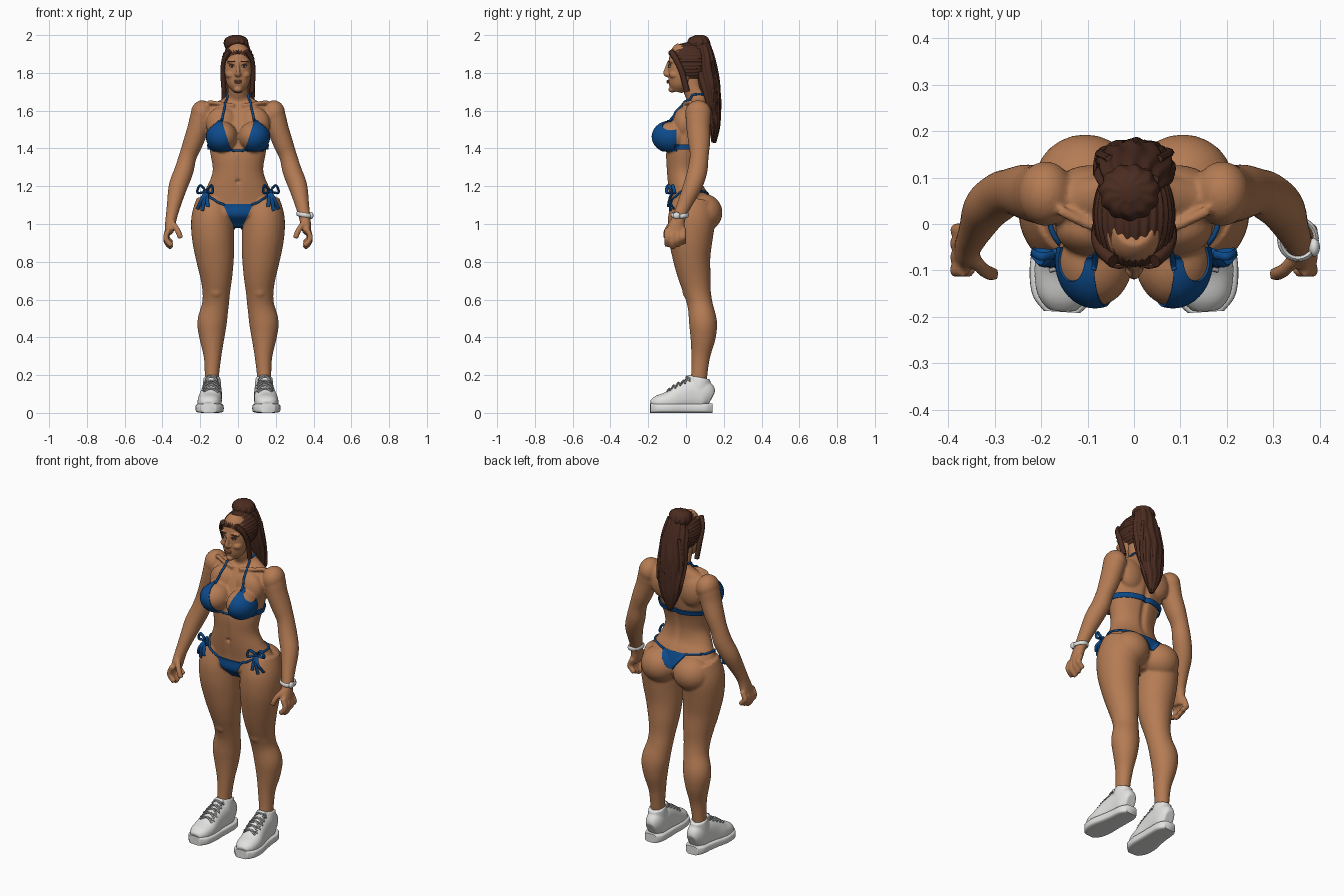
import bpy, bmesh
from math import sin, cos, pi, tau, exp, atan2, copysign, radians
from mathutils import Vector, Matrix
from mathutils.bvhtree import BVHTree

default_cube = bpy.data.objects.get("Cube")
if default_cube:
    bpy.data.objects.remove(default_cube)


def material(name, *rgb):
    mat = bpy.data.materials.new(name)
    mat.use_nodes = True
    mat.diffuse_color = (*rgb, 1)
    for node in mat.node_tree.nodes:
        if node.type == "BSDF_PRINCIPLED":
            node.inputs["Base Color"].default_value = (*rgb, 1)
    return mat


skin = material("tan skin", .46, .2, .088)
brown = material("dark brown hair", .07, .025, .015)
blue = material("blue fabric", .004, .07, .26)
white = material("white leather", .75, .75, .74)
grey = material("grey lace", .4, .4, .4)
rose = material("rose lips", .34, .12, .07)


def spline(rings, steps=5):
    """Catmull-Rom interpolation through any list of equal-length tuples."""
    keys = [Vector(r) for r in rings]
    result = []
    for i in range(len(keys) - 1):
        a, b, c = keys[max(i - 1, 0)], keys[i], keys[i + 1]
        d = keys[min(i + 2, len(keys) - 1)]
        for k in range(steps):
            t = k / steps
            result.append(b + (c - a) * (t / 2) + (a * 2 - b * 5 + c * 4 - d) * (t * t / 2)
                          + (b * 3 - a - c * 3 + d) * (t ** 3 / 2))
    return result + [keys[-1]]


def loft(bm, rings, sides=24, ref=(1, 0, 0), power=1, ripple=0):
    """Closed tube through rings of (x, y, z, radius along ref, other radius)."""
    points, ref, loops = spline(rings), Vector(ref), []
    for i, p in enumerate(points):
        ahead, behind = points[min(i + 1, len(points) - 1)], points[max(i - 1, 0)]
        tangent = (Vector(ahead[:3]) - Vector(behind[:3])).normalized()
        across = (ref - tangent * ref.dot(tangent)).normalized()
        other = tangent.cross(across)
        loop = []
        for k in range(sides):
            angle = tau * k / sides
            c, s = cos(angle), sin(angle)
            wave = 1 + ripple * sin(angle * 11 + sin(i * .7))
            u = copysign(abs(c) ** power, c) * max(p[3], .002) * wave
            v = copysign(abs(s) ** power, s) * max(p[4], .002) * wave
            loop.append(bm.verts.new(Vector(p[:3]) + across * u + other * v))
        loops.append(loop)
    for a, b in zip(loops, loops[1:]):
        for k in range(sides):
            n = (k + 1) % sides
            bm.faces.new((a[k], a[n], b[n], b[k]))
    bm.faces.new(loops[0])
    bm.faces.new(loops[-1])


def tube(bm, path, radius, flat=1, ref=(0, 0, 1), sides=8):
    loft(bm, [(*p, radius, radius * flat) for p in path], sides, ref)


def ellipsoid(bm, centre, radii, u=24, v=16):
    place = Matrix.Translation(centre) @ Matrix.Diagonal((*radii, 1))
    return bmesh.ops.create_uvsphere(bm, u_segments=u, v_segments=v, radius=1, matrix=place)["verts"]


def mirror(bm):
    copy = bmesh.ops.duplicate(bm, geom=bm.verts[:] + bm.edges[:] + bm.faces[:])["geom"]
    verts = [g for g in copy if isinstance(g, bmesh.types.BMVert)]
    bmesh.ops.scale(bm, vec=(-1, 1, 1), verts=verts)


def emit(name, bm, mat, voxel=0, relax=4, thick=0):
    """Make an object; voxel fuses overlapping parts into one skin."""
    bmesh.ops.recalc_face_normals(bm, faces=bm.faces[:])
    obj = bpy.data.objects.new(name, bpy.data.meshes.new(name))
    bm.to_mesh(obj.data)
    bm.free()
    bpy.context.collection.objects.link(obj)
    if voxel:
        fuse = obj.modifiers.new("fuse", "REMESH")
        fuse.mode, fuse.voxel_size = "VOXEL", voxel
        soft = obj.modifiers.new("soften", "SMOOTH")
        soft.factor, soft.iterations = .5, relax
    if thick:
        shell = obj.modifiers.new("shell", "SOLIDIFY")
        shell.thickness = thick
    if voxel or thick:
        evaluated = obj.evaluated_get(bpy.context.evaluated_depsgraph_get())
        obj.data = bpy.data.meshes.new_from_object(evaluated)
        obj.modifiers.clear()
    obj.data.materials.clear()
    obj.data.materials.append(mat)
    obj.data.shade_smooth()
    obj.data.set_sharp_from_angle(angle=radians(60))
    return obj


def surface(obj):
    return BVHTree.FromPolygons([v.co for v in obj.data.vertices], [p.vertices for p in obj.data.polygons])


def strap(bm, tree, path, radius):
    """Tube that hugs a surface."""
    snapped = []
    for p in spline(path, 4):
        spot, normal = tree.find_nearest(p)[:2]
        snapped.append(spot + normal * radius * .6)
    tube(bm, snapped, radius)


# Body: legs, arms and hands on one side, then mirrored
bm = bmesh.new()
loft(bm, [(.12, .04, 1.12, .1, .11), (.135, .03, 1.03, .112, .125), (.132, .025, .93, .112, .118),
          (.122, .03, .82, .101, .1), (.115, .045, .72, .085, .086), (.115, .06, .64, .073, .072),
          (.12, .075, .57, .071, .067), (.137, .09, .48, .078, .074), (.138, .09, .4, .067, .067),
          (.135, .078, .3, .047, .05), (.138, .07, .2, .038, .043), (.14, .06, .11, .035, .045)], 32)
loft(bm, [(.185, .065, 1.62, .05, .055), (.195, .065, 1.57, .058, .066), (.21, .065, 1.51, .057, .063),
          (.238, .07, 1.43, .053, .058), (.265, .07, 1.36, .047, .05), (.287, .06, 1.28, .051, .053),
          (.317, .035, 1.2, .05, .05), (.34, -.01, 1.1, .037, .039), (.352, -.035, 1.04, .031, .035),
          (.36, -.05, .99, .027, .043), (.367, -.057, .95, .022, .046)])
for i in range(4):
    y, drop = -.1 + i * .029, .012 * abs(i - 1)
    tube(bm, [(.364, y, .975), (.382, y, .935), (.377, y, .9 + drop), (.35, y, .873 + drop)], .0155)
tube(bm, [(.35, -.07, 1.01), (.322, -.1, .97), (.303, -.108, .925)], .016, ref=(0, 1, 0))
ellipsoid(bm, (.19, .065, 1.585), (.06, .07, .07))       # deltoid
ellipsoid(bm, (.105, .093, 1.06), (.108, .1, .1))        # seat
ellipsoid(bm, (.084, -.08, 1.462), (.082, .098, .082))   # bust
ellipsoid(bm, (.085, -.01, 1.53), (.085, .06, .09))      # upper chest
ellipsoid(bm, (.09, .08, 1.54), (.08, .047, .09))        # shoulder blade
ellipsoid(bm, (.115, .015, .65), (.04, .035, .05))       # kneecap
tube(bm, [(.02, -.012, 1.625), (.09, -.004, 1.638), (.16, .03, 1.645)], .012)
mirror(bm)
loft(bm, [(0, .03, .985, .06, .05), (0, .03, 1.05, .18, .11), (0, .02, 1.12, .205, .105),
          (0, -.005, 1.2, .163, .09), (0, -.015, 1.28, .134, .088), (0, -.01, 1.37, .146, .095),
          (0, .015, 1.46, .16, .095), (0, .04, 1.55, .17, .083), (0, .055, 1.61, .165, .065),
          (0, .06, 1.645, .115, .053), (0, .055, 1.675, .062, .054), (0, .035, 1.72, .053, .053),
          (0, .025, 1.78, .052, .052)], 40)
body = emit("body", bm, skin, .007, 5)

# Spine furrow, midline and navel
for vert in body.data.vertices:
    x, y, z = vert.co
    ridge = exp(-(x / .018) ** 2)
    if y > .02 and 1.17 < z < 1.6:
        vert.co.y -= .013 * ridge * sin(pi * (z - 1.17) / .43)
    elif y < -.04 and 1.12 < z < 1.37:
        vert.co.y += .005 * ridge * sin(pi * (z - 1.12) / .25)
        vert.co.y += .014 * exp(-(x * x + (z - 1.225) ** 2) / .00008)
skin_tree = surface(body)

# Head
bm = bmesh.new()
ellipsoid(bm, (.04, -.058, 1.79), (.027, .032, .022))
ellipsoid(bm, (.011, -.1, 1.791), (.008, .009, .007))
ellipsoid(bm, (.033, -.077, 1.858), (.028, .017, .009))
mirror(bm)
ellipsoid(bm, (0, .02, 1.85), (.077, .1, .094))
ellipsoid(bm, (0, -.072, 1.712), (.022, .022, .016))
loft(bm, [(0, -.05, 1.7, .024, .03), (0, -.042, 1.73, .052, .052), (0, -.03, 1.77, .066, .067),
          (0, -.015, 1.83, .074, .081), (0, -.002, 1.9, .068, .08), (0, .01, 1.935, .045, .06)], 32)
loft(bm, [(0, -.088, 1.855, .008, .012), (0, -.1, 1.825, .009, .012), (0, -.107, 1.797, .013, .013),
          (0, -.097, 1.782, .012, .008)], 16)
emit("head", bm, skin, .0045, 3)

# Face details
for name, mat, centre, radii in (
        ("eyes", white, (.031, -.086, 1.835), (.014, .009, .0065)),
        ("irises", brown, (.031, -.0915, 1.835), (.006, .005, .006)),
        ("eyelids", brown, (.032, -.087, 1.841), (.017, .0095, .003)),
        ("eyebrows", brown, (.034, -.0885, 1.86), (.021, .007, .004))):
    bm = bmesh.new()
    ellipsoid(bm, centre, radii)
    mirror(bm)
    emit(name, bm, mat)
bm = bmesh.new()
ellipsoid(bm, (0, -.094, 1.758), (.022, .009, .005))
ellipsoid(bm, (0, -.093, 1.749), (.019, .01, .006))
emit("lips", bm, rose)

# Hair: combed cap, top bun, ponytail and loose locks
bm = bmesh.new()
crown = Vector((0, .02, 1.855))
for vert in ellipsoid(bm, crown, (.087, .124, .105), 128, 64):
    out = vert.co - crown
    vert.co += out.normalized() * .0025 * sin(30 * atan2(out.x, out.z))
bmesh.ops.bisect_plane(bm, geom=bm.verts[:] + bm.edges[:] + bm.faces[:], plane_co=(0, -.1, 1.91),
                       plane_no=(0, -.21, -.16), clear_outer=True)
emit("hair_cap", bm, brown)
bm = bmesh.new()
loft(bm, [(-.01, .065, 1.92, .05, .05), (-.01, .068, 1.955, .064, .06), (-.01, .07, 1.985, .053, .048),
          (-.01, .07, 2, .02, .02)], 88, ripple=.04)
emit("hair_bun", bm, brown)
bm = bmesh.new()
loft(bm, [(0, .08, 1.95, .055, .045), (0, .1, 1.86, .077, .055), (0, .12, 1.74, .085, .058),
          (0, .143, 1.62, .08, .04), (0, .15, 1.52, .055, .03), (0, .147, 1.43, .012, .012)], 88, ripple=.06)
for i in range(9):
    x = (i - 4) * .018
    end = 1.46 + abs(x) * 2.2
    tube(bm, [(x * .7, .14, 1.86), (x, .172 - abs(x) * .3, 1.72), (x * .9 + .006, .178 - abs(x) * .3, 1.6),
              (x * .5, .155, end)], .012, .7, (1, 0, 0))
emit("ponytail", bm, brown)
bm = bmesh.new()
tube(bm, [(.045, -.08, 1.915), (.073, -.052, 1.87), (.08, -.02, 1.8), (.074, .005, 1.7)], .013, 1.2, (1, 0, 0))
mirror(bm)
emit("side_locks", bm, brown)


def fabric(name, outline, low, high, paired=False):
    """Cloth shell lifted off the body inside a convex (x, z) outline and y range."""
    bm = bmesh.new()
    bm.from_mesh(body.data)
    bm.normal_update()
    for vert in bm.verts:
        vert.co += vert.normal * .005
    corners = [Vector((x, 0, z)) for x, z in outline]
    middle = sum(corners, Vector()) / len(corners)
    cuts = [(Vector((0, low, 0)), Vector((0, -1, 0))), (Vector((0, high, 0)), Vector((0, 1, 0)))]
    for a, b in zip(corners, corners[1:] + corners[:1]):
        normal = (b - a).cross(Vector((0, 1, 0)))
        cuts.append((a, normal if normal.dot(a - middle) > 0 else -normal))
    for point, normal in cuts:
        bmesh.ops.bisect_plane(bm, geom=bm.verts[:] + bm.edges[:] + bm.faces[:], plane_co=point,
                               plane_no=normal.normalized(), clear_outer=True)
    if paired:
        mirror(bm)
    emit(name, bm, blue, thick=.006)


# Swimwear panels
fabric("top_cups", [(.035, 1.385), (.17, 1.385), (.17, 1.49), (.09, 1.56)], -.25, -.05, True)
fabric("top_band", [(-.175, 1.395), (.175, 1.395), (.175, 1.422), (-.175, 1.422)], -.06, .2)
fabric("brief_front", [(-.08, 1.105), (-.014, .965), (.014, .965), (.08, 1.105)], -.2, .03)
fabric("brief_back", [(-.08, 1.17), (-.012, 1.075), (.012, 1.075), (.08, 1.17)], .03, .25)

# Cords and hip bows
bm = bmesh.new()
strap(bm, skin_tree, [(.088, -.1, 1.55), (.072, -.04, 1.61), (.06, .03, 1.68), (.04, .1, 1.68), (0, .12, 1.68)], .006)
strap(bm, skin_tree, [(.075, -.1, 1.1), (.13, -.08, 1.135), (.185, -.03, 1.175), (.17, .06, 1.178), (.07, .11, 1.165)], .006)
strap(bm, skin_tree, [(.04, -.13, 1.39), (.02, -.1, 1.388), (0, -.1, 1.388)], .006)
mirror(bm)
emit("cords", bm, blue)
bm = bmesh.new()
knot = (.168, -.065, 1.172)
ellipsoid(bm, knot, (.014, .013, .013))
for tip, back in (((.2, -.07, 1.205), (.215, -.06, 1.165)), ((.14, -.095, 1.205), (.135, -.1, 1.165))):
    tube(bm, [knot, tip, back, knot], .009, .7, (0, 1, 0))
for tip in ((.215, -.065, 1.08), (.19, -.082, 1.07), (.16, -.095, 1.09)):
    tube(bm, [knot, ((knot[0] + tip[0]) / 2, -.088, 1.13), tip], .01, .6, (1, 0, 0))
mirror(bm)
emit("hip_bows", bm, blue)

# Wristband on the left arm
bm = bmesh.new()
hoop = [(.353 + .039 * cos(a), -.033 + .042 * sin(a), 1.048 - .006 * cos(a))
        for a in (tau * i / 16 for i in range(17))]
tube(bm, hoop, .012, .5)
ellipsoid(bm, (.388, -.05, 1.045), (.012, .02, .018))
emit("wristband", bm, white)

# Shoes: fused upper, boxy sole and laces
last = [(.136, .135, .075, .03, .045), (.136, .1, .09, .049, .08), (.138, .04, .095, .053, .083),
        (.143, -.02, .085, .057, .075), (.15, -.09, .06, .064, .055), (.153, -.15, .05, .056, .042),
        (.155, -.182, .04, .032, .025)]
bm = bmesh.new()
loft(bm, last, 28, power=.85)
loft(bm, [(.138, .06, .1, .05, .07), (.138, .07, .15, .049, .06), (.138, .078, .188, .044, .052)])
loft(bm, [(.142, -.03, .13, .03, .02), (.14, .005, .165, .032, .014), (.139, .02, .2, .028, .01)], 16)
mirror(bm)
shoes = emit("shoe_uppers", bm, white, .006, 4)
bm = bmesh.new()
loft(bm, [(x, y * 1.04, .025, w * 1.1 + .004, .025) for x, y, z, w, h in last], 32, power=.45)
mirror(bm)
emit("shoe_soles", bm, white)
bm = bmesh.new()
shoe_tree = surface(shoes)
for i in range(5):
    y, z = .01 - i * .024, .19 - i * .016
    for lean in (-.01, .01):
        strap(bm, shoe_tree, [(.108, y + lean, z - .02), (.143, y, z), (.178, y - lean, z - .02)], .0045)
mirror(bm)
emit("laces", bm, grey)
